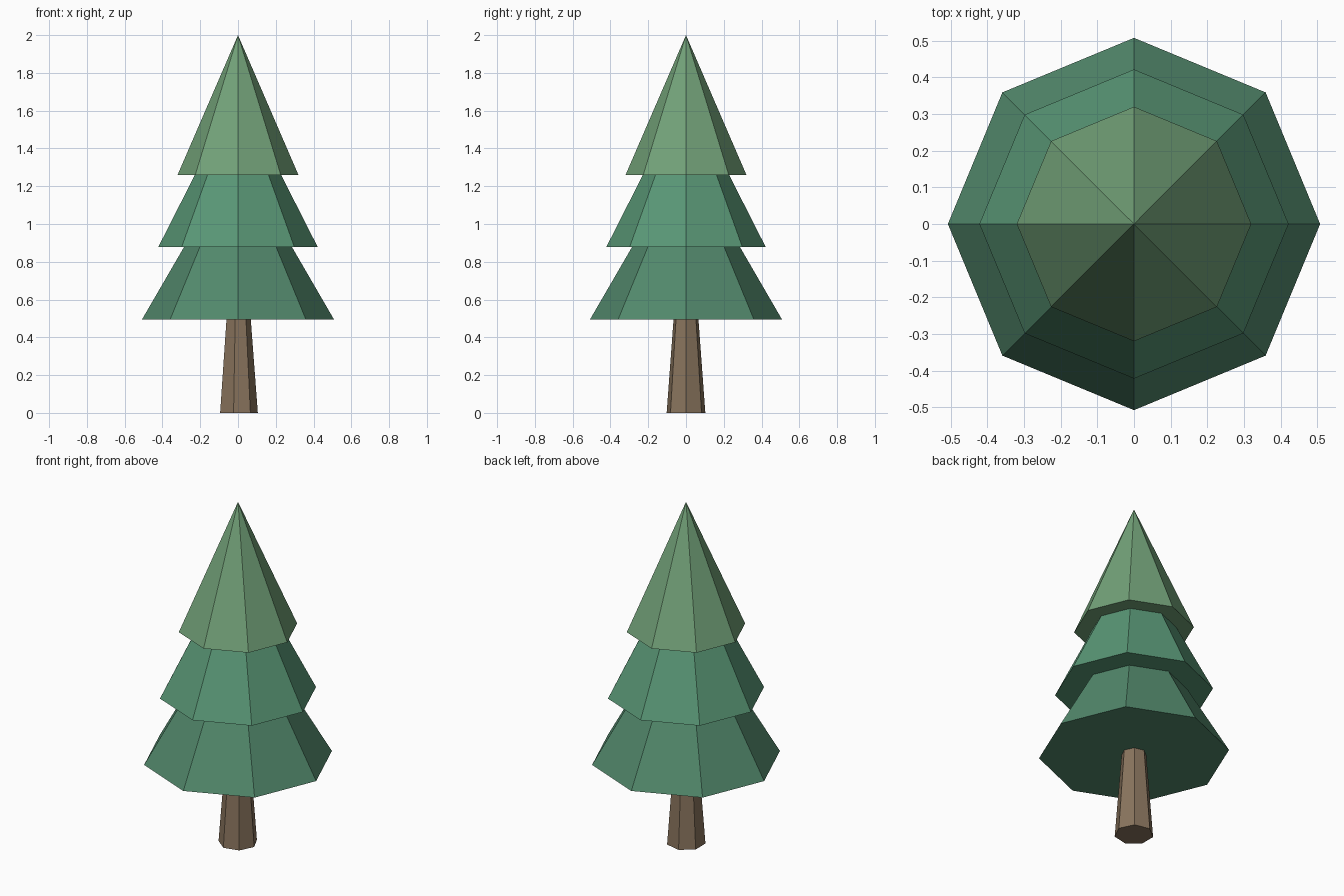
import bpy

if "Cube" in bpy.data.objects:
    bpy.data.objects.remove(bpy.data.objects["Cube"])


def tapered(name, sides, r_bottom, r_top, z0, z1, colour):
    """Flat-faced cone or frustum, first corner on the +x axis."""
    bpy.ops.mesh.primitive_cone_add(vertices=sides, radius1=r_bottom, radius2=r_top,
                                    depth=z1 - z0, location=(0, 0, (z0 + z1) / 2))
    ob = bpy.context.object
    ob.name = name
    # put the first corner on +x (the primitive starts on +y)
    ob.rotation_euler.z = -1.5707963
    mat = bpy.data.materials.new(name + "_colour")
    mat.diffuse_color = (*colour, 1)
    mat.use_nodes = True
    mat.node_tree.nodes["Principled BSDF"].inputs["Base Color"].default_value = mat.diffuse_color
    ob.data.materials.append(mat)
    return ob


# seven-sided trunk, running slightly into the foliage
tapered("trunk", 7, 0.105, 0.065, 0.0, 0.53, (0.25, 0.175, 0.11))

# eight-sided foliage tiers, each tucked into the one above
tapered("lower_foliage", 8, 0.508, 0.262, 0.495, 0.919, (0.085, 0.25, 0.15))
tapered("middle_foliage", 8, 0.422, 0.208, 0.878, 1.30, (0.10, 0.31, 0.18))
tapered("top_foliage", 8, 0.32, 0.0, 1.26, 2.0, (0.17, 0.36, 0.19))
